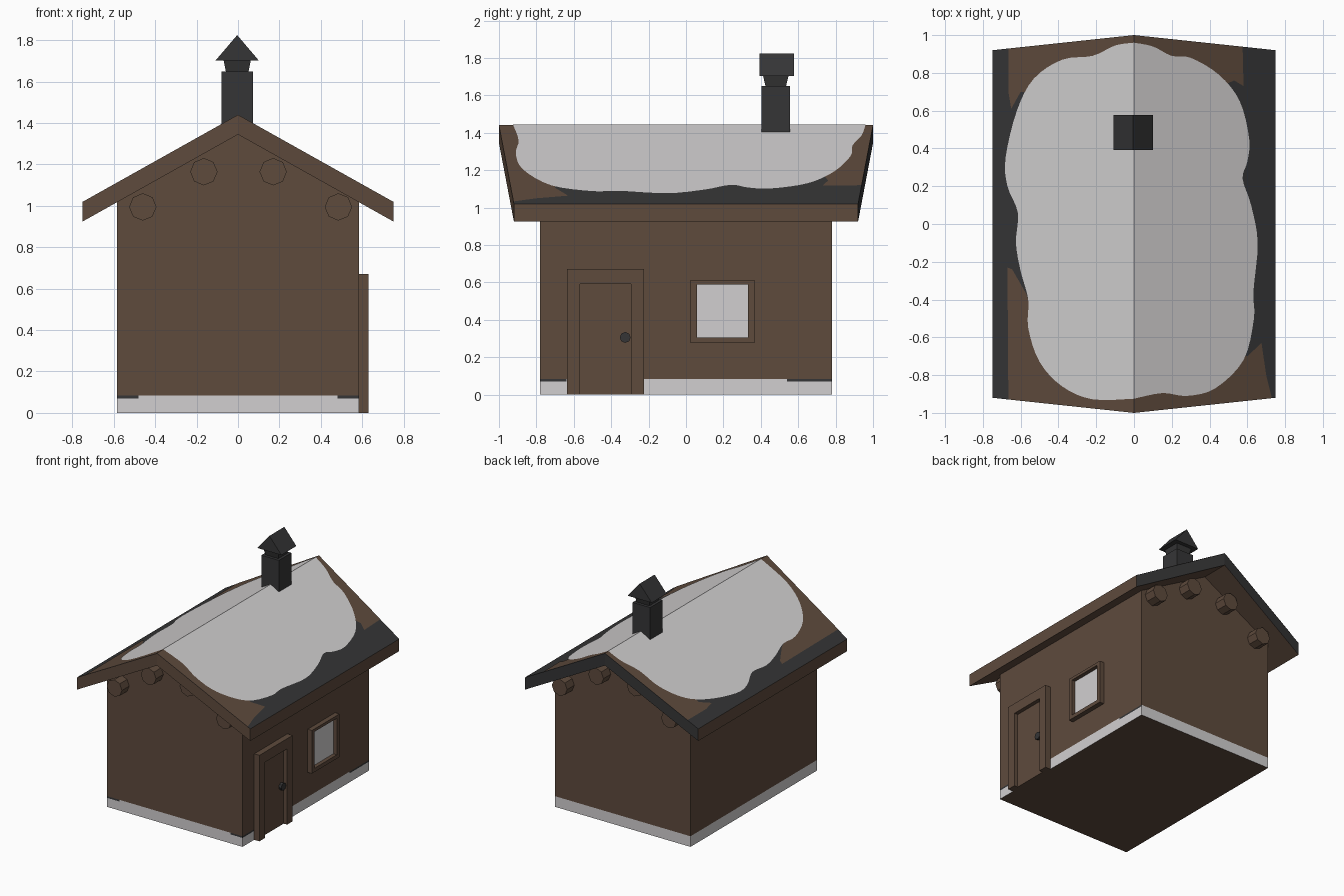
import bpy, bmesh, math
from mathutils import Vector

if "Cube" in bpy.data.objects:
    bpy.data.objects.remove(bpy.data.objects["Cube"])


def material(name, rgb):
    m = bpy.data.materials.new(name)
    m.diffuse_color = (*rgb, 1)
    m.use_nodes = True
    m.node_tree.nodes["Principled BSDF"].inputs["Base Color"].default_value = m.diffuse_color
    return m


BROWN = material("wood_brown", (0.112, 0.069, 0.046))
DARK = material("dark_slate", (0.036, 0.036, 0.037))
SNOW = material("snow_white", (0.64, 0.625, 0.63))


def finish(name, bm, mats, rule=None, recalc=True):
    if recalc:
        bmesh.ops.recalc_face_normals(bm, faces=bm.faces)
    bm.normal_update()
    if rule:
        for f in bm.faces:
            f.material_index = rule(f)
    me = bpy.data.meshes.new(name)
    bm.to_mesh(me)
    bm.free()
    for m in mats:
        me.materials.append(m)
    ob = bpy.data.objects.new(name, me)
    bpy.context.collection.objects.link(ob)
    return ob


def loft(bm, ring_a, ring_b):
    """Closed solid between two rings with equal point counts."""
    a = [bm.verts.new(p) for p in ring_a]
    b = [bm.verts.new(p) for p in ring_b]
    n = len(a)
    bm.faces.new(a)
    bm.faces.new(b[::-1])
    for i in range(n):
        j = (i + 1) % n
        bm.faces.new((a[i], b[i], b[j], a[j]))


def rect(x0, x1, y0, y1, z):
    return [(x0, y0, z), (x1, y0, z), (x1, y1, z), (x0, y1, z)]


def boxes(name, items, mat):
    bm = bmesh.new()
    for x0, x1, y0, y1, z0, z1 in items:
        loft(bm, rect(x0, x1, y0, y1, z0), rect(x0, x1, y0, y1, z1))
    return finish(name, bm, [mat])


# Walls: gabled block, with a snow band at the foot and dark slivers near corners
W, D = 0.585, 0.78
gable = [(-W, 0), (W, 0), (W, 1.03), (0, 1.36), (-W, 1.03)]
bm = bmesh.new()
loft(bm, [(x, -D, z) for x, z in gable], [(x, D, z) for x, z in gable])
for co, no in (((0, 0, 0.07), (0, 0, 1)), ((0, 0, 0.083), (0, 0, 1)),
               ((-0.48, 0, 0), (1, 0, 0)), ((0.48, 0, 0), (1, 0, 0)),
               ((0, -0.64, 0), (0, 1, 0)), ((0, 0.54, 0), (0, 1, 0))):
    bmesh.ops.bisect_plane(bm, geom=bm.verts[:] + bm.edges[:] + bm.faces[:],
                           plane_co=co, plane_no=no)


def wall_rule(f):
    c, n = f.calc_center_median(), f.normal
    if abs(n.z) > 0.5 or c.z > 0.083:
        return 0
    corner = (n.y < -0.5 and abs(c.x) > 0.48) or (n.x > 0.5 and not -0.64 < c.y < 0.54)
    return 2 if corner and c.z > 0.07 else 1


finish("walls", bm, [BROWN, SNOW, DARK], wall_rule)

# Roof: two slabs, longer at the ridge than at the eaves
bm = bmesh.new()


def slab_ring(x, y, z0, z1):
    return [(x, -y, z0), (x, y, z0), (x, y, z1), (x, -y, z1)]


for s in (-1, 1):
    loft(bm, slab_ring(0, 1.0, 1.345, 1.44), slab_ring(s * 0.75, 0.92, 0.925, 1.02))
inner = [f for f in bm.faces if abs(f.calc_center_median().x) < 1e-5]
bmesh.ops.delete(bm, geom=inner, context='FACES')
bmesh.ops.remove_doubles(bm, verts=bm.verts, dist=1e-4)
finish("roof", bm, [BROWN, DARK], lambda f: int(f.normal.z > 0.5 or f.normal.y > 0.5))


# Painted roof areas: bare boards at the corners, then snow on top
def smooth(pts, steps=4):
    """Catmull-Rom curve through the points."""
    p = [Vector(q) for q in (pts[0], *pts, pts[-1])]
    out = []
    for a, b, c, d in zip(p, p[1:], p[2:], p[3:]):
        for k in range(steps):
            t = k / steps
            out.append(0.5 * (2 * b + (c - a) * t + (2 * a - 5 * b + 4 * c - d) * t ** 2
                              + (3 * b - a - 3 * c + d) * t ** 3))
    return out + [p[-1]]


def roof_plates(name, outlines, lift, mat):
    bm = bmesh.new()
    for pts in outlines:
        f = bm.faces.new([bm.verts.new((x, y, 1.44 - 0.56 * abs(x) + lift)) for x, y in pts])
        f.normal_update()
        if f.normal.z < 0:
            f.normal_flip()
    finish(name, bm, [mat], recalc=False)


roof_plates("roof_boards", [
    [(0, 1), (0.575, 0.938), (0.58, 0.73), (0.53, 0.76), (0.4, 0.7), (0, 0.7)],
    [(0, 1), (-0.665, 0.929), (-0.665, 0.7), (-0.65, 0.61), (-0.6, 0.7), (-0.4, 0.7), (0, 0.7)],
    [(0, -1), (0.73, -0.922), (0.7, -0.8), (0.675, -0.63), (0.6, -0.7), (0.4, -0.7), (0, -0.7)],
    [(0, -1), (-0.665, -0.929), (-0.67, -0.23), (-0.645, -0.24), (-0.57, -0.37),
     (-0.5, -0.6), (-0.3, -0.75), (0, -0.7)],
], 0.002, BROWN)

snow_right = [(0, 0.96), (0.1, 0.94), (0.2, 0.89), (0.3, 0.88), (0.45, 0.79), (0.56, 0.65),
              (0.61, 0.45), (0.6, 0.33), (0.575, 0.24), (0.62, 0.1), (0.655, -0.1),
              (0.632, -0.36), (0.635, -0.5), (0.58, -0.72), (0.43, -0.87), (0.28, -0.91),
              (0.15, -0.895), (0, -0.925)]
snow_left = [(0, 0.96), (-0.1, 0.945), (-0.22, 0.89), (-0.38, 0.87), (-0.53, 0.77),
             (-0.62, 0.6), (-0.68, 0.35), (-0.67, 0.2), (-0.615, 0.06), (-0.625, -0.1),
             (-0.6, -0.25), (-0.56, -0.4), (-0.56, -0.55), (-0.5, -0.73), (-0.38, -0.86),
             (-0.22, -0.928), (0, -0.925)]
roof_plates("roof_snow", [smooth(snow_right), smooth(snow_left)], 0.004, SNOW)

# Log ends poking out of both gables
bm = bmesh.new()
for cx, cz in ((-0.46, 0.995), (-0.165, 1.165), (0.17, 1.165), (0.485, 0.995)):
    octagon = [(cx + 0.066 * math.cos(i * math.pi / 4), cz + 0.066 * math.sin(i * math.pi / 4))
               for i in range(8)]
    for s in (-1, 1):
        loft(bm, [(x, s * 0.75, z) for x, z in octagon], [(x, s * 0.87, z) for x, z in octagon])
finish("log_ends", bm, [BROWN])

# Door on the right side
F = 0.57
boxes("door_frame", [(F, 0.63, -0.635, -0.567, 0, 0.672),
                     (F, 0.63, -0.293, -0.225, 0, 0.672),
                     (F, 0.63, -0.567, -0.293, 0.592, 0.672)], BROWN)
boxes("door", [(F, 0.60, -0.567, -0.293, 0, 0.592)], BROWN)
bm = bmesh.new()
knob = [(-0.325 + 0.029 * math.cos(i * math.pi / 4), 0.306 + 0.029 * math.sin(i * math.pi / 4))
        for i in range(8)]
loft(bm, [(0.595, y, z) for y, z in knob], [(0.622, y, z) for y, z in knob])
finish("door_knob", bm, [DARK])

# Window on the right side
boxes("window_frame", [(F, 0.622, 0.025, 0.058, 0.275, 0.612),
                       (F, 0.622, 0.332, 0.365, 0.275, 0.612),
                       (F, 0.622, 0.058, 0.332, 0.275, 0.305),
                       (F, 0.622, 0.058, 0.332, 0.59, 0.612)], BROWN)
boxes("window_pane", [(F, 0.592, 0.058, 0.332, 0.305, 0.59)], SNOW)

# Chimney: shaft, flared neck and little gabled cap
boxes("chimney_shaft", [(-0.08, 0.072, 0.403, 0.557, 1.36, 1.65)], DARK)
bm = bmesh.new()
loft(bm, rect(-0.059, 0.051, 0.425, 0.535, 1.65), rect(-0.07, 0.062, 0.412, 0.548, 1.705))
finish("chimney_neck", bm, [DARK])
bm = bmesh.new()
cap = [(-0.108, 1.703), (0.1, 1.703), (-0.004, 1.825)]
loft(bm, [(x, 0.393, z) for x, z in cap], [(x, 0.578, z) for x, z in cap])
finish("chimney_cap", bm, [DARK])
